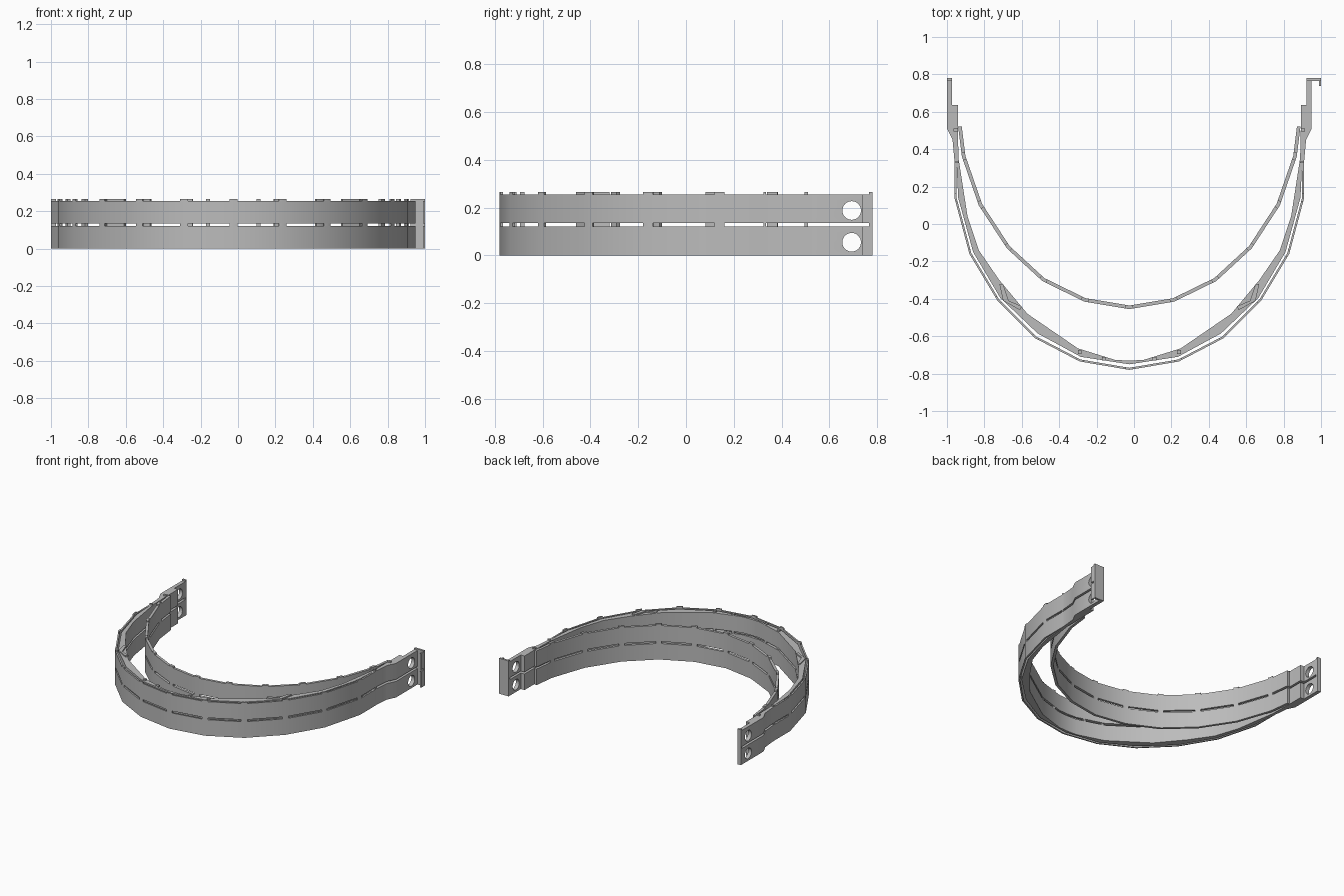
import bpy, bmesh, math
from mathutils import Vector

if bpy.data.objects.get("Cube"):
    bpy.data.objects.remove(bpy.data.objects["Cube"])

MID = -0.025            # symmetry line of the two bands
HEIGHT, PITCH = 0.12, 0.135

grey = bpy.data.materials.new("plain_grey")
grey.use_nodes = True
grey.diffuse_color = (0.5, 0.5, 0.5, 1)
grey.node_tree.nodes["Principled BSDF"].inputs["Base Color"].default_value = (0.5, 0.5, 0.5, 1)


def flip(points):
    return [(2 * MID - x, y) for x, y in reversed(points)]


def mirrored(half):
    """Left half path, ending on the symmetry line, to a full path."""
    return half + flip(half[:-1])


def offset(path, d):
    """Shift an open path sideways by d, with mitred corners."""
    pts = [Vector(p) for p in path]
    out = []
    for i, p in enumerate(pts):
        a = (p - pts[i - 1]).normalized() if i else (pts[1] - p).normalized()
        b = (pts[i + 1] - p).normalized() if i < len(pts) - 1 else a
        t = (a + b).normalized()
        out.append(tuple(p + Vector((-t.y, t.x)) * d / max(t.dot(a), 0.5)))
    return out


def build(name, outlines):
    """Extrude each (outline, z, height) into a closed prism."""
    bm = bmesh.new()
    for pts, z, h in outlines:
        face = bm.faces.new([bm.verts.new((x, y, z)) for x, y in pts])
        top = bmesh.ops.extrude_face_region(bm, geom=[face])["geom"]
        bmesh.ops.translate(bm, vec=(0, 0, h),
                            verts=[v for v in top if isinstance(v, bmesh.types.BMVert)])
    bmesh.ops.recalc_face_normals(bm, faces=bm.faces)
    mesh = bpy.data.meshes.new(name)
    bm.to_mesh(mesh)
    bm.free()
    ob = bpy.data.objects.new(name, mesh)
    bpy.context.collection.objects.link(ob)
    mesh.materials.append(grey)
    bpy.ops.object.select_all(action='DESELECT')
    ob.select_set(True)
    bpy.context.view_layer.objects.active = ob
    bpy.ops.object.shade_smooth_by_angle(angle=math.radians(30))
    return ob


def layers(points):
    return [(points, k * PITCH, HEIGHT) for k in range(2)]


def spacer(points):
    return [(points, HEIGHT, PITCH - HEIGHT), (points, PITCH + HEIGHT, 0.01)]


def strip(path, d):
    return path + offset(path, d)[::-1]


def spacers(path, d, half_len=0.022):
    """Short bent lugs around every inner corner of a strip."""
    out = []
    for a, b, c in zip(path, path[1:], path[2:]):
        a, b, c = Vector(a), Vector(b), Vector(c)
        bit = [tuple(b + (a - b).normalized() * half_len), tuple(b),
               tuple(b + (c - b).normalized() * half_len)]
        out += spacer(strip(bit, d))
    return out


# Front shield strip, and the head strip behind it
outer = mirrored([(-0.96, 0.36), (-0.96, 0.14), (-0.88, -0.16), (-0.73, -0.41),
                  (-0.53, -0.61), (-0.29, -0.735), (MID, -0.78)])
inner = mirrored([(-0.94, 0.52), (-0.92, 0.36), (-0.83, 0.1), (-0.68, -0.13),
                  (-0.49, -0.305), (-0.265, -0.415), (MID, -0.455)])
build("outer_band", layers(strip(outer, 0.011)))
build("outer_spacers", spacers(outer, 0.011))
build("inner_band", layers(strip(inner, 0.019)))
build("inner_spacers", spacers(inner, 0.019))

# Stiffening band, thick at the cheeks and thin at the middle
lining = mirrored([(-0.95, 0.35), (-0.94, 0.14), (-0.86, -0.15), (-0.715, -0.395),
                   (-0.515, -0.585), (-0.285, -0.71), (MID, -0.75)])
lining_back = mirrored([(-0.938, 0.35), (-0.89, 0.04), (-0.83, -0.14), (-0.72, -0.3),
                        (-0.57, -0.48), (-0.3, -0.665), (-0.1, -0.727), (MID, -0.73)])
build("lining_band", layers(lining + lining_back[::-1]))
wedge = [(-0.72, -0.32), (-0.7, -0.32), (-0.67, -0.41), (-0.6, -0.44), (-0.61, -0.46), (-0.7, -0.41)]
lug = [(-0.3, -0.675), (-0.28, -0.675), (-0.28, -0.695), (-0.3, -0.695)]
small_lug = [(x + 0.13, y - 0.035) for x, y in lug]
build("lining_spacers", [s for p in (wedge, lug, small_lug) for s in spacer(p) + spacer(flip(p))])

# End arms with their two strap holes
arm = [(-1.0, 0.78), (-1.0, 0.51), (-0.97, 0.45), (-0.96, 0.34), (-0.938, 0.34),
       (-0.942, 0.52), (-0.942, 0.635), (-0.972, 0.635), (-0.972, 0.78)]
arm_lug = [(-0.965, 0.51), (-0.942, 0.51), (-0.942, 0.495), (-0.965, 0.495)]
low_lug = [(-0.96, 0.335), (-0.938, 0.335), (-0.938, 0.325), (-0.96, 0.325)]
end_lug = [(-1.0, 0.78), (-0.972, 0.78), (-0.972, 0.765), (-1.0, 0.765)]
for side, mirror in (("right", list), ("left", flip)):
    ob = build(side + "_arm", layers(mirror(arm)))
    for z in (0.055, 0.188):
        bpy.ops.mesh.primitive_cylinder_add(vertices=32, radius=0.039, depth=0.2,
                                            location=(mirror([(-0.985, 0.693)])[0][0], 0.693, z),
                                            rotation=(0, math.pi / 2, 0))
        cutter = bpy.context.object
        cutter.name = "hole_cutter"
        cutter.hide_render = True
        bpy.context.view_layer.objects.active = ob
        mod = ob.modifiers.new("hole", 'BOOLEAN')
        mod.operation, mod.solver, mod.object = 'DIFFERENCE', 'EXACT', cutter
        bpy.ops.object.modifier_apply(modifier=mod.name)
        bpy.data.objects.remove(cutter)
    build(side + "_arm_spacers", [s for p in (arm_lug, low_lug, end_lug) for s in spacer(mirror(p))])

# Hooked catch on the left end
hook = [(0.94, 0.765), (0.99, 0.765), (0.99, 0.738), (1.0, 0.738), (1.0, 0.78), (0.94, 0.78)]
build("catch_hook", layers(hook))
build("catch_spacer", spacer([(0.95, 0.765), (1.0, 0.765), (1.0, 0.78), (0.95, 0.78)]))
